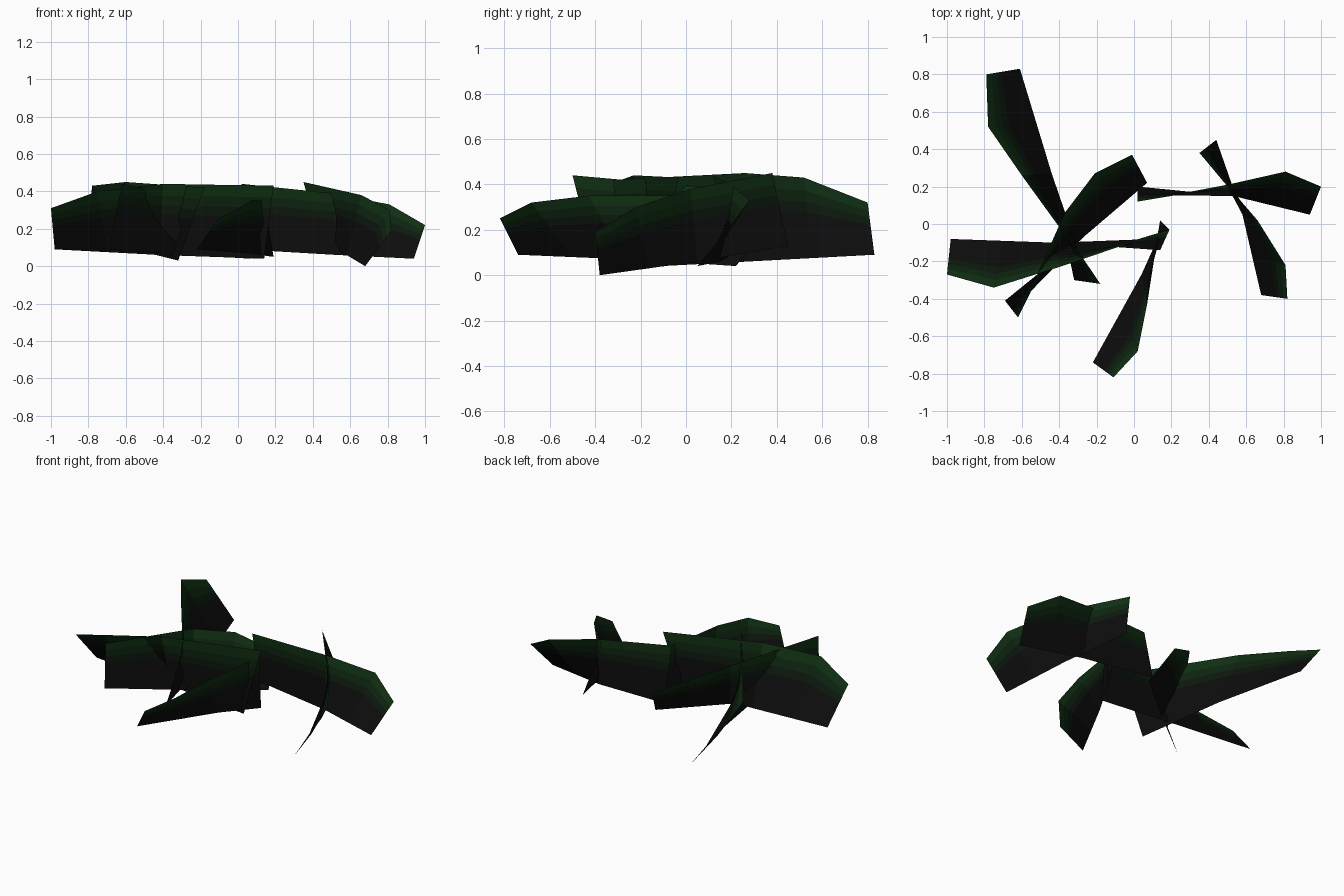
import bpy
import bmesh
from mathutils import Vector

cube = bpy.data.objects.get("Cube")
if cube:
    bpy.data.objects.remove(cube, do_unlink=True)


def make_material(name, colour):
    material = bpy.data.materials.new(name)
    material.use_nodes = True
    rgba = (*colour, 1.0)
    material.diffuse_color = rgba
    shader = next(n for n in material.node_tree.nodes if n.type == "BSDF_PRINCIPLED")
    shader.inputs["Base Color"].default_value = rgba
    shader.inputs["Roughness"].default_value = 1.0
    return material


# Colour bands, from the lower edge of a leaf to its upper edge
BANDS = [
    make_material("near black", (.004, .004, .004)),
    make_material("deep green", (.0035, .009, .004)),
    make_material("dark green", (.004, .017, .005)),
    make_material("leaf green", (.005, .028, .006)),
]
BAND_EDGES = [0, .57, .7, .84, 1]


def make_leaf(name, upper, lower):
    """Twisted upright sheet between an upper and a lower edge.

    Both edges run from the drooping tip to the far end. The lower edge
    is straight below the shoulder, so that point is a midpoint.
    """
    upper = [Vector(point) for point in upper]
    tip, middle, far = [Vector(point) for point in lower]
    lower = [tip, (tip + middle) / 2, middle, far]

    bm = bmesh.new()
    columns = [
        [bm.verts.new(low.lerp(high, edge)) for edge in BAND_EDGES]
        for low, high in zip(lower, upper)
    ]
    for near_column, far_column in zip(columns, columns[1:]):
        for band in range(len(BANDS)):
            face = bm.faces.new((
                near_column[band], far_column[band],
                far_column[band + 1], near_column[band + 1],
            ))
            face.material_index = band
            face.smooth = False

    mesh = bpy.data.meshes.new(name)
    bm.to_mesh(mesh)
    bm.free()
    for material in BANDS:
        mesh.materials.append(material)
    leaf = bpy.data.objects.new(name, mesh)
    bpy.context.collection.objects.link(leaf)
    return leaf


# Large clump: three leaves crossing near one point
make_leaf(
    "clump_leaf_back",
    upper=[(-.79, .8, .32), (-.78, .52, .43), (-.6, .26, .45), (-.18, -.32, .42)],
    lower=[(-.61, .83, .09), (-.44, .27, .06), (-.32, -.3, .03)],
)
make_leaf(
    "clump_leaf_middle",
    upper=[(-.01, .37, .23), (-.21, .27, .33), (-.37, .06, .39), (-.62, -.5, .44)],
    lower=[(.07, .22, .04), (-.27, -.07, .06), (-.69, -.41, .09)],
)
make_leaf(
    "clump_leaf_side",
    upper=[(-1, -.27, .31), (-.75, -.34, .4), (-.4, -.23, .44), (.19, -.03, .43)],
    lower=[(-.98, -.08, .09), (-.42, -.1, .06), (.14, -.14, .04)],
)

# Single leaf at the front
make_leaf(
    "front_leaf",
    upper=[(-.11, -.82, .25), (.02, -.68, .32), (.07, -.43, .35), (.14, .02, .35)],
    lower=[(-.22, -.74, .09), (.04, -.27, .07), (.19, -.03, .05)],
)

# Small clump: two crossing leaves
make_leaf(
    "pair_leaf_side",
    upper=[(1, .2, .22), (.81, .28, .33), (.5, .21, .39), (.02, .12, .44)],
    lower=[(.94, .05, .04), (.53, .15, .06), (.02, .2, .09)],
)
make_leaf(
    "pair_leaf_front",
    upper=[(.82, -.4, .19), (.81, -.22, .3), (.66, .02, .38), (.35, .38, .45)],
    lower=[(.68, -.38, 0), (.58, .05, .06), (.44, .45, .13)],
)
